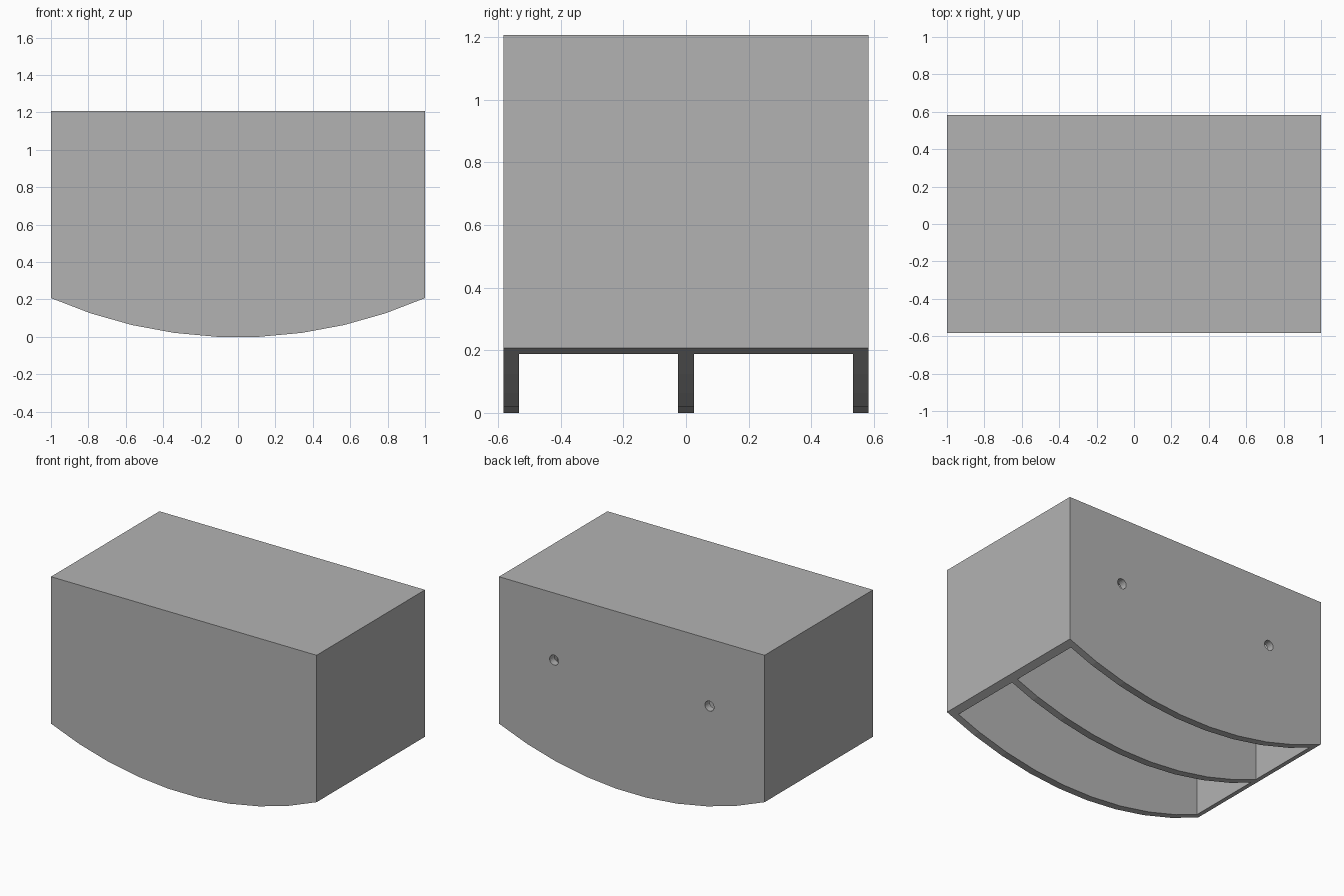
import bpy, bmesh, math
from mathutils import Matrix, Vector

cube = bpy.data.objects.get("Cube")
if cube:
    bpy.data.objects.remove(cube, do_unlink=True)

HALF_X, HALF_Y, TOP = 1.0, 0.583, 1.207
EDGE_Z, WALL, SEGMENTS = 0.207, 0.05, 9

grey = bpy.data.materials.new("light_grey")
grey.use_nodes = True
colour = (0.45, 0.45, 0.45, 1)
grey.diffuse_color = colour
grey.node_tree.nodes["Principled BSDF"].inputs["Base Color"].default_value = colour


def make_object(name, bm):
    bmesh.ops.recalc_face_normals(bm, faces=bm.faces)
    mesh = bpy.data.meshes.new(name)
    bm.to_mesh(mesh)
    bm.free()
    mesh.materials.append(grey)
    obj = bpy.data.objects.new(name, mesh)
    bpy.context.collection.objects.link(obj)
    return obj


def cut(target, cutter):
    cutter.hide_render = True
    bpy.context.view_layer.objects.active = target
    mod = target.modifiers.new(cutter.name, "BOOLEAN")
    mod.operation, mod.solver, mod.object = "DIFFERENCE", "EXACT", cutter
    bpy.ops.object.modifier_apply(modifier=mod.name)
    bpy.data.objects.remove(cutter, do_unlink=True)


# Solid body: front profile with a curved underside, extruded to the back
radius = (HALF_X ** 2 + EDGE_Z ** 2) / (2 * EDGE_Z)
half_angle = math.asin(HALF_X / radius)
angles = [half_angle * (2 * i / SEGMENTS - 1) for i in range(SEGMENTS + 1)]
profile = [(radius * math.sin(a), EDGE_Z + radius * (math.cos(half_angle) - math.cos(a)))
           for a in angles]
lowest = min(z for x, z in profile)
profile = [(x, (z - lowest) * EDGE_Z / (EDGE_Z - lowest)) for x, z in profile]
profile += [(HALF_X, TOP), (-HALF_X, TOP)]
bm = bmesh.new()
face = bm.faces.new([bm.verts.new((x, -HALF_Y, z)) for x, z in profile])
side = bmesh.ops.extrude_face_region(bm, geom=[face])
bmesh.ops.translate(bm, vec=(0, 2 * HALF_Y, 0),
                    verts=[v for v in side["geom"] if isinstance(v, bmesh.types.BMVert)])
body = make_object("box_body", bm)

# Two open compartments either side of the middle divider
inner_y = HALF_Y - WALL
depth = inner_y - WALL / 2
for s in (-1, 1):
    bm = bmesh.new()
    height = TOP - WALL + 1
    centre = Vector((0, s * (WALL / 2 + depth / 2), TOP - WALL - height / 2))
    bmesh.ops.create_cube(bm, size=1, matrix=Matrix.Translation(centre)
                          @ Matrix.Diagonal((2 * (HALF_X - WALL), depth, height, 1)))
    cut(body, make_object("compartment_cutter", bm))

# Two mounting holes through the back wall
for s in (-1, 1):
    bm = bmesh.new()
    bmesh.ops.create_cone(bm, cap_ends=True, segments=24, radius1=0.034, radius2=0.034,
                          depth=4 * WALL,
                          matrix=Matrix.Translation((s * 0.585, HALF_Y, 0.75))
                          @ Matrix.Rotation(math.pi / 2, 4, "X"))
    cut(body, make_object("hole_cutter", bm))
